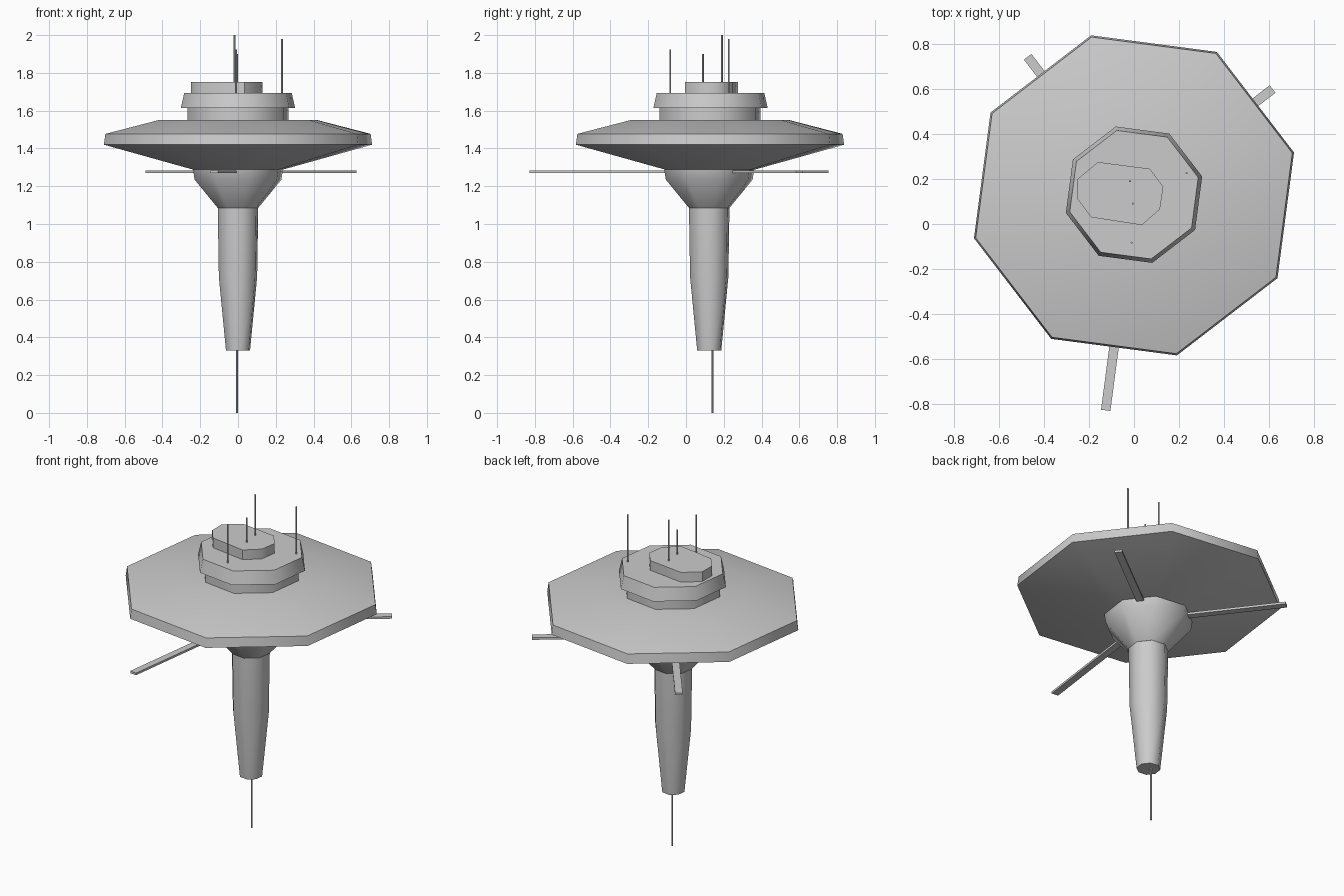
import bpy, bmesh
from math import radians, cos, sin, pi

if "Cube" in bpy.data.objects:
    bpy.data.objects.remove(bpy.data.objects["Cube"])

CY = 0.127          # y of the main axis
TURN = radians(15)  # twist of the octagonal sections


def finish(name, bm, smooth=True):
    bmesh.ops.recalc_face_normals(bm, faces=bm.faces)
    me = bpy.data.meshes.new(name)
    bm.to_mesh(me)
    bm.free()
    ob = bpy.data.objects.new(name, me)
    bpy.context.collection.objects.link(ob)
    if smooth:
        bpy.ops.object.select_all(action='DESELECT')
        ob.select_set(True)
        bpy.context.view_layer.objects.active = ob
        bpy.ops.object.shade_smooth_by_angle(angle=radians(50))
    return ob


def loft(name, rings, smooth=True):
    """Skin a stack of equal-sized point rings and cap both ends."""
    bm = bmesh.new()
    loops = [[bm.verts.new(p) for p in ring] for ring in rings]
    n = len(loops[0])
    for a, b in zip(loops, loops[1:]):
        for i in range(n):
            j = (i + 1) % n
            bm.faces.new((a[i], a[j], b[j], b[i]))
    bm.faces.new(loops[0][::-1])
    bm.faces.new(loops[-1])
    return finish(name, bm, smooth)


def turned(name, profile, x=0, y=CY, sides=8, turn=TURN):
    """Faceted lathe: profile is (radius, z) from bottom to top."""
    return loft(name, [[(x + r * cos(turn + 2 * pi * i / sides),
                         y + r * sin(turn + 2 * pi * i / sides), z)
                        for i in range(sides)] for r, z in profile])


# Central shaft, collar and main disc
turned("lower_shaft", [(0.066, 0.33), (0.105, 0.72), (0.111, 1.09)], y=0.123)
turned("collar", [(0.111, 1.085), (0.238, 1.235), (0.248, 1.30)], y=0.123)
turned("main_disc", [(0.235, 1.285), (0.735, 1.42), (0.727, 1.477), (0.435, 1.55)])

# Upper decks
turned("upper_neck", [(0.277, 1.545), (0.277, 1.625)])
turned("upper_deck", [(0.313, 1.615), (0.295, 1.693)], y=0.13)

# Offset top cabin
outline = [(-0.25, 0.20), (-0.25, 0.11), (-0.19, 0.03), (0.035, -0.005),
           (0.115, 0.065), (0.13, 0.165), (0.07, 0.245), (-0.16, 0.275)]
loft("top_cabin", [[(x, y, z) for x, y in outline] for z in (1.69, 1.752)])

# Flat docking arms radiating from the collar
for i, (deg, end) in enumerate([(37.5, 0.775), (127.5, 0.775), (262.5, 0.962)]):
    a = radians(deg)
    rings = []
    for r in (0.2, end):
        rings.append([(r * cos(a) - w * sin(a), CY + r * sin(a) + w * cos(a), z)
                      for w, z in ((-0.021, 1.269), (0.021, 1.269),
                                   (0.021, 1.282), (-0.021, 1.282))])
    loft(f"docking_arm_{i + 1}", rings, smooth=False)

# Antennas above and below
masts = [(-0.018, 0.19, 1.74, 2.0), (0.233, 0.226, 1.68, 1.98),
         (-0.005, 0.09, 1.74, 1.90), (-0.01, -0.083, 1.68, 1.925),
         (-0.005, 0.14, 0.0, 0.34)]
for i, (x, y, z0, z1) in enumerate(masts):
    turned(f"antenna_{i + 1}", [(0.005, z0), (0.005, z1)], x, y, sides=6)
